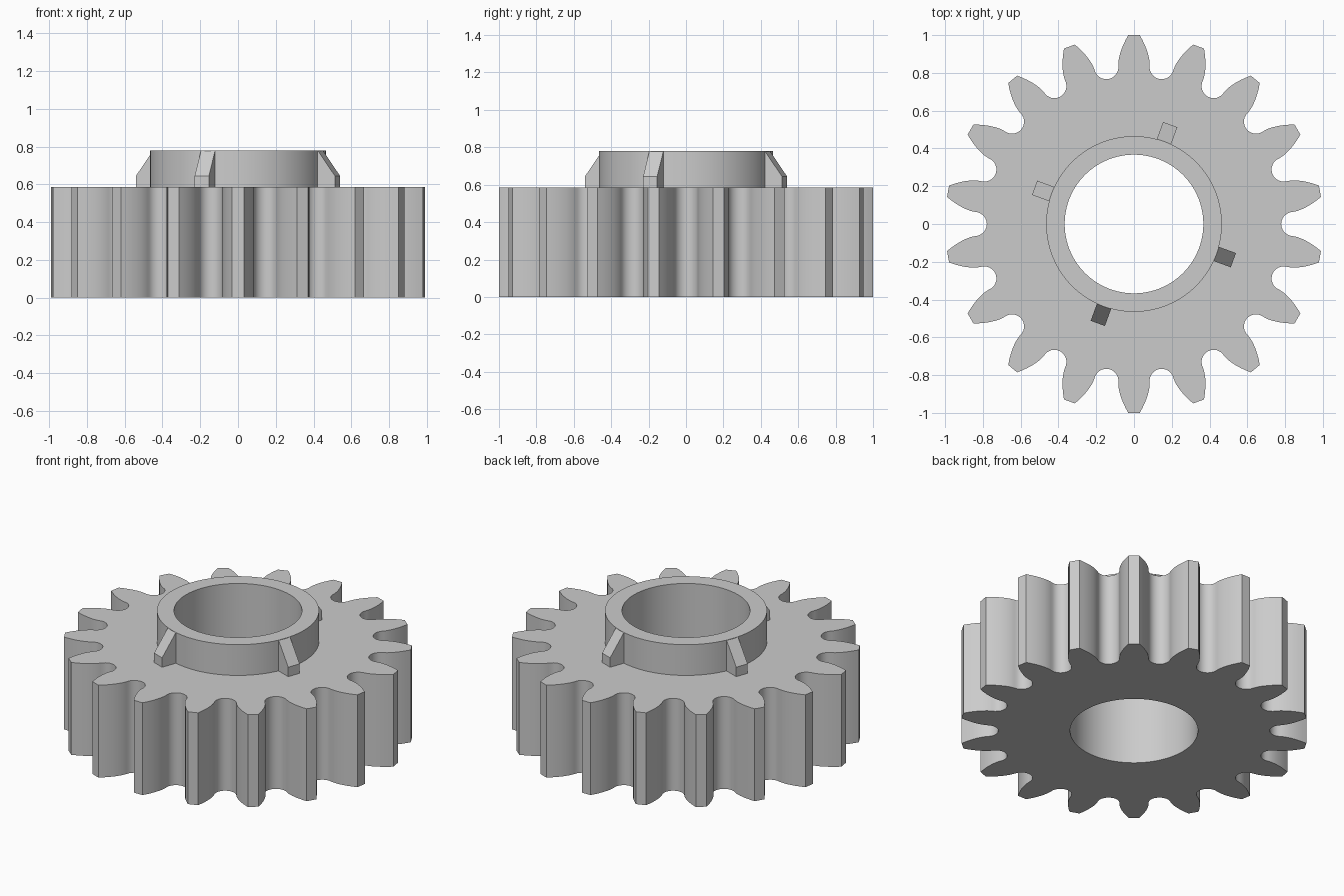
import bpy, bmesh, math
from mathutils import Matrix, Vector

cube = bpy.data.objects.get("Cube")
if cube:
    bpy.data.objects.remove(cube)

TEETH = 18
GEAR_TOP, COLLAR_TOP = 0.585, 0.78
BORE, COLLAR = 0.367, 0.465
BASE, TIP = 0.846, 1.0        # involute base and tip radii
TIP_HALF = math.radians(1.75)

grey = bpy.data.materials.new("light grey")
grey.use_nodes = True
colour = (0.6, 0.6, 0.6, 1)
grey.diffuse_color = colour
grey.node_tree.nodes["Principled BSDF"].inputs["Base Color"].default_value = colour


def finish(bm, name):
    bmesh.ops.recalc_face_normals(bm, faces=bm.faces)
    mesh = bpy.data.meshes.new(name)
    bm.to_mesh(mesh)
    bm.free()
    mesh.materials.append(grey)
    ob = bpy.data.objects.new(name, mesh)
    bpy.context.collection.objects.link(ob)
    return ob


def involute(r):
    a = math.acos(min(1, BASE / r))
    return math.tan(a) - a


def gear_outline():
    """Involute flanks joined by semicircular roots, as a list of (x, y)."""
    pitch = 2 * math.pi / TEETH
    base_half = TIP_HALF + involute(TIP)
    steps = 7
    flank = []
    for i in range(steps):
        r = TIP + (BASE - TIP) * i / (steps - 1)
        flank.append((r, base_half - involute(r)))
    # Root arc, in the frame of the gap's centre line
    gap = pitch / 2 - base_half
    radius, centre = BASE * math.sin(gap), BASE * math.cos(gap)
    root = []
    for i in range(1, 12):
        t = math.pi * i / 12
        x, y = centre - radius * math.sin(t), -radius * math.cos(t)
        root.append((math.hypot(x, y), pitch / 2 + math.atan2(y, x)))
    far_flank = [(r, pitch - a) for r, a in reversed(flank)]
    points = []
    for k in range(TEETH):
        start = math.pi / 2 + k * pitch
        for r, a in flank + root + far_flank:
            points.append((r * math.cos(start + a), r * math.sin(start + a)))
    return points


# Toothed wheel with bore and collar: one closed chain of bridged rings
outline = gear_outline()
count = len(outline)
first = math.pi / 2 + TIP_HALF


def circle(r):
    return [(r * math.cos(first + 2 * math.pi * i / count),
             r * math.sin(first + 2 * math.pi * i / count)) for i in range(count)]


bm = bmesh.new()
sections = [(circle(BORE), 0), (outline, 0), (outline, GEAR_TOP),
            (circle(COLLAR), GEAR_TOP), (circle(COLLAR), COLLAR_TOP),
            (circle(BORE), COLLAR_TOP)]
rings = [[bm.verts.new((x, y, z)) for x, y in pts] for pts, z in sections]
for a, b in zip(rings, rings[1:] + rings[:1]):
    for i in range(count):
        j = (i + 1) % count
        bm.faces.new((a[i], a[j], b[j], b[i]))
gear = finish(bm, "gear_wheel")
bpy.context.view_layer.objects.active = gear
gear.select_set(True)
bpy.ops.object.shade_smooth_by_angle(angle=math.radians(30))

# Four sloped ribs around the collar
rib_profile = [(0.44, 0.56), (0.56, 0.56), (0.56, 0.645), (0.463, COLLAR_TOP), (0.44, 0.76)]
for k in range(4):
    bm = bmesh.new()
    face = bm.faces.new([bm.verts.new((r, -0.04, z)) for r, z in rib_profile])
    extruded = bmesh.ops.extrude_face_region(bm, geom=[face])
    side = [v for v in extruded["geom"] if isinstance(v, bmesh.types.BMVert)]
    bmesh.ops.translate(bm, vec=Vector((0, 0.08, 0)), verts=side)
    bm.transform(Matrix.Rotation(math.radians(70 + 90 * k), 4, "Z"))
    finish(bm, f"collar_rib_{k + 1}")
